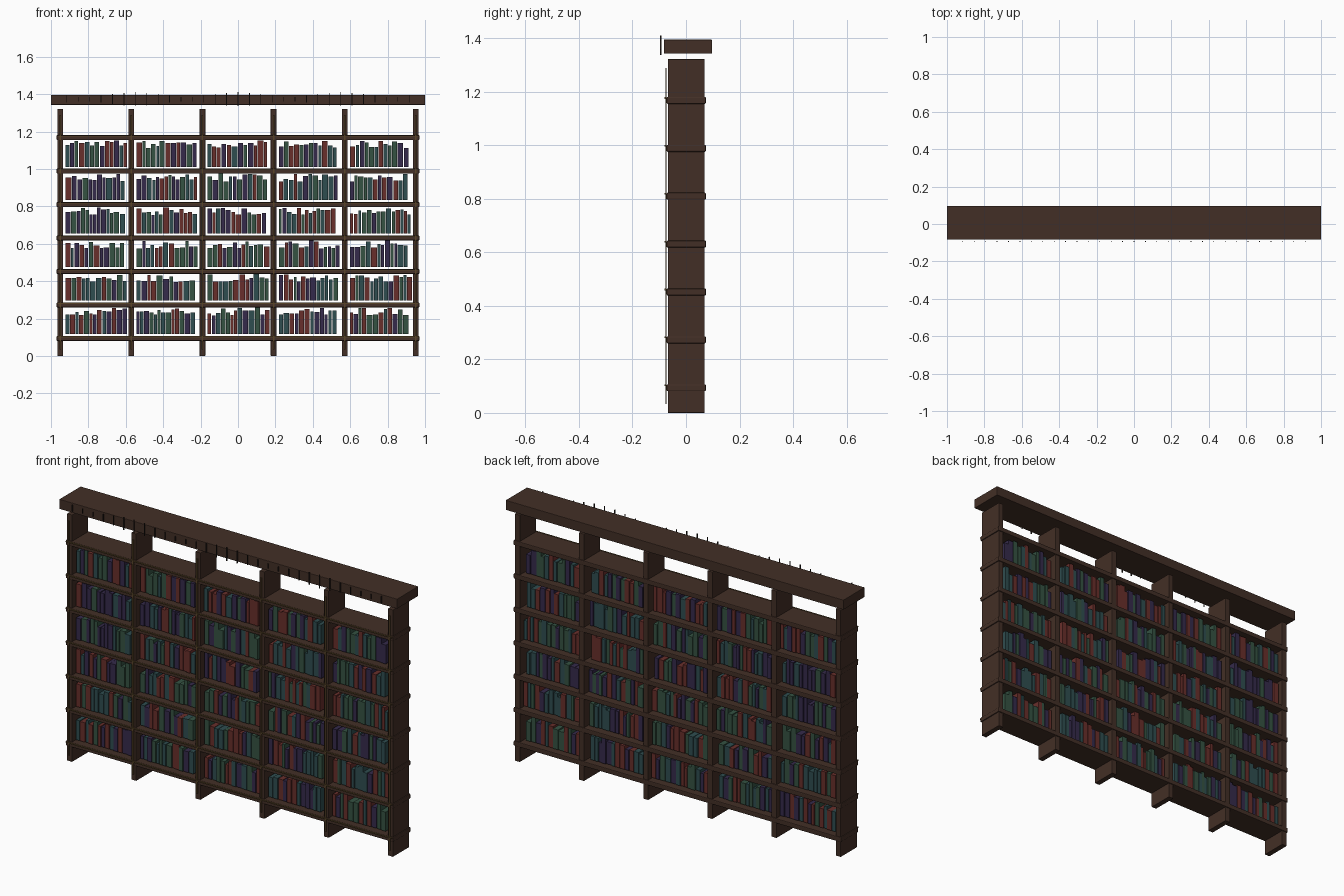
import bpy, bmesh, math, random
from mathutils import Matrix, Vector

if "Cube" in bpy.data.objects:
    bpy.data.objects.remove(bpy.data.objects["Cube"])

random.seed(7)


def material(name, rgb):
    m = bpy.data.materials.new(name)
    m.diffuse_color = (*rgb, 1)
    m.use_nodes = True
    m.node_tree.nodes["Principled BSDF"].inputs["Base Color"].default_value = m.diffuse_color
    return m


def boxes(name, items, mat, bevel=0):
    """One object made of (centre, size) boxes."""
    bm = bmesh.new()
    for c, s in items:
        bmesh.ops.create_cube(bm, size=1, matrix=Matrix.Translation(Vector(c)) @ Matrix.Diagonal((*s, 1)))
    me = bpy.data.meshes.new(name)
    bm.to_mesh(me)
    bm.free()
    ob = bpy.data.objects.new(name, me)
    bpy.context.collection.objects.link(ob)
    me.materials.append(mat)
    if bevel:
        b = ob.modifiers.new("bevel", 'BEVEL')
        b.width, b.segments = bevel, 2
    return ob


wood = material("dark_wood", (0.055, 0.028, 0.019))
gold = material("old_brass", (0.10, 0.06, 0.022))
iron = material("dark_iron", (0.03, 0.02, 0.017))
leather = {
    "teal": material("teal_leather", (0.028, 0.075, 0.08)),
    "red": material("red_leather", (0.14, 0.028, 0.024)),
    "purple": material("purple_leather", (0.035, 0.023, 0.07)),
    "green": material("green_leather", (0.035, 0.085, 0.055)),
}

posts = [-0.95 + 0.38 * i for i in range(6)]
shelves = [0.094 + 0.179 * i for i in range(7)]

# Uprights with thin brass strips on the front
for x in posts:
    boxes("upright", [((x, 0.001, 0.661), (0.03, 0.138, 1.322))], wood, 0.002)
    boxes("upright_trim", [((x, -0.0745, 0.662), (0.008, 0.005, 1.256))], gold)

# Shelves with a brass edge
for z in shelves:
    boxes("shelf", [((0, 0.001, z), (1.94, 0.147, 0.026))], wood, 0.004)
    boxes("shelf_trim", [((0, -0.0765, z + 0.009), (1.93, 0.006, 0.006))], gold)

# Floating cornice
boxes("cornice", [((0, 0.007, 1.369), (2.0, 0.18, 0.052))], wood, 0.002)

# Row of thin rods in front of the cornice, length rising and falling
rods = []
for i in range(-15, 16):
    length = 0.048 + 0.025 * math.cos(2 * math.pi * i / 9)
    rods.append(((i * 0.061, -0.0945, 1.374), (0.004, 0.005, length)))
boxes("cornice_rods", rods, iron)

# Books fill every bay of the six lower shelves
books = {c: [] for c in leather}
for z in shelves[:-1]:
    for left in posts[:-1]:
        x, end = left + 0.028, left + 0.362
        while True:
            w = random.uniform(0.015, 0.031)
            if x + w > end:
                break
            h = random.uniform(0.1, 0.142)
            d = random.uniform(0.095, 0.11)
            books[random.choice(list(books))].append(((x + w / 2, 0, z + 0.023 + h / 2), (w, d, h)))
            x += w + 0.003
for c, items in books.items():
    boxes(c + "_books", items, leather[c])
